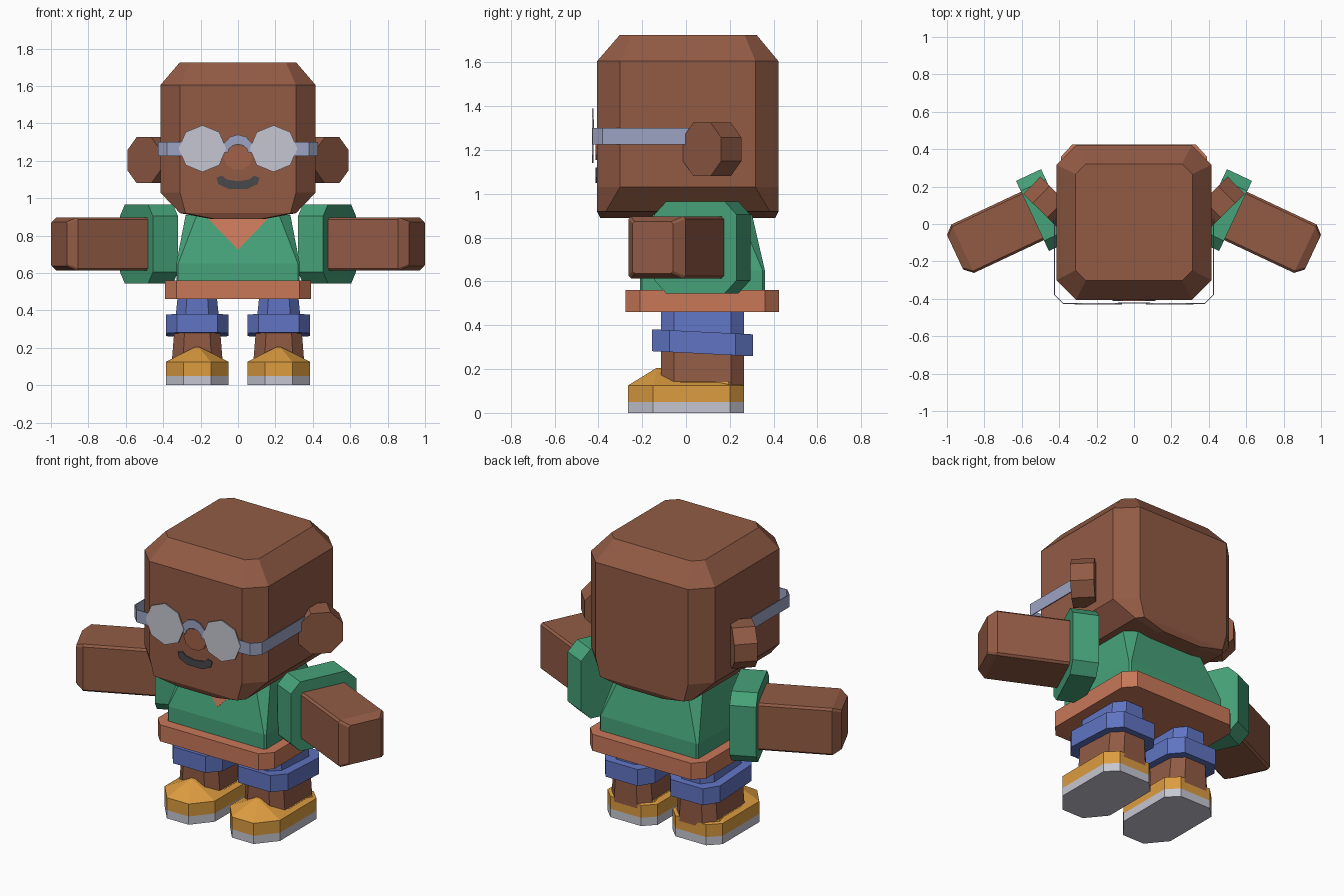
import bpy, bmesh, math
from mathutils import Matrix, Vector

if "Cube" in bpy.data.objects:
    bpy.data.objects.remove(bpy.data.objects["Cube"])


def material(name, r, g, b):
    m = bpy.data.materials.new(name)
    lin = [((c / 255 + 0.055) / 1.055) ** 2.4 for c in (r, g, b)]
    m.diffuse_color = (*lin, 1)
    m.use_nodes = True
    m.node_tree.nodes["Principled BSDF"].inputs["Base Color"].default_value = m.diffuse_color
    return m


SKIN = material("brown skin", 146, 91, 69)
NOSE = material("warm brown", 163, 98, 72)
GREEN = material("green cloth", 70, 162, 121)
RUST = material("terracotta trim", 200, 120, 89)
BLUE = material("blue denim", 96, 116, 194)
YELLOW = material("mustard shoe", 220, 156, 64)
PALE = material("pale grey", 198, 198, 210)
FRAME = material("blue grey frame", 156, 164, 196)
DARK = material("dark grey", 72, 72, 76)


def solid(name, rings, mat, matrix=None, side=1):
    """Loft rings of points into a capped solid; side=-1 mirrors it in x."""
    bm = bmesh.new()
    loops = []
    for ring in rings:
        loop = []
        for p in ring:
            v = Vector(p)
            if matrix:
                v = matrix @ v
            v.x *= side
            loop.append(bm.verts.new(v))
        loops.append(loop)
    for a, b in zip(loops, loops[1:]):
        n = len(a)
        for i in range(n):
            j = (i + 1) % n
            bm.faces.new((a[i], a[j], b[j], b[i]))
    bm.faces.new(loops[0][::-1])
    bm.faces.new(loops[-1])
    bmesh.ops.remove_doubles(bm, verts=bm.verts, dist=0.0005)
    bmesh.ops.recalc_face_normals(bm, faces=bm.faces)
    me = bpy.data.meshes.new(name)
    bm.to_mesh(me)
    bm.free()
    me.materials.append(mat)
    ob = bpy.data.objects.new(name, me)
    bpy.context.collection.objects.link(ob)
    return ob


def octagon(z, hx, hy, cx, cy, x=0, y=0, tilt=0):
    """Rectangle with cut corners at height z."""
    pts = [(hx, -hy + cy), (hx, hy - cy), (hx - cx, hy), (-hx + cx, hy),
           (-hx, hy - cy), (-hx, -hy + cy), (-hx + cx, -hy), (hx - cx, -hy)]
    return [(x + a, y + b, z + tilt * b) for a, b in pts]


def plate(name, outline, y, mat, side=1, slope=0, z0=0, depth=0.007):
    """Thin front-facing plate from an x-z outline."""
    rings = [[(x, y + d + slope * (z - z0), z) for x, z in outline] for d in (0, depth)]
    return solid(name, rings, mat, side=side)


def along(origin, direction):
    """Matrix whose local z runs along a horizontal direction, local y is up."""
    w = Vector(direction).normalized()
    up = Vector((0, 0, 1))
    u = up.cross(w)
    m = Matrix((u, up, w)).transposed().to_4x4()
    return Matrix.Translation(origin) @ m


# Head: cut corners, bevelled crown, cheeks curving in to the chin
solid("head", [
    octagon(0.89, 0.15, 0.40, 0.02, 0.03, y=0.008),
    octagon(0.92, 0.31, 0.414, 0.03, 0.04, y=0.008),
    octagon(1.03, 0.415, 0.414, 0.105, 0.105, y=0.008),
    octagon(1.605, 0.415, 0.414, 0.105, 0.105, y=0.008),
    octagon(1.725, 0.312, 0.312, 0.055, 0.055, y=0.01)], SKIN)

# Shirt body and its hem
solid("shirt_body", [
    octagon(0.55, 0.33, 0.285, 0.01, 0.01, y=0.075),
    octagon(0.65, 0.33, 0.285, 0.01, 0.01, y=0.075),
    octagon(0.91, 0.28, 0.225, 0.06, 0.06, y=0.075)], GREEN)
solid("shirt_hem", [octagon(z, 0.39, 0.35, 0.06, 0.065, y=0.075)
                    for z in (0.46, 0.56)], RUST)
plate("collar", [(-0.17, 0.90), (0, 0.725), (0.17, 0.90)], -0.216, RUST,
      slope=0.231, z0=0.65, depth=0.009)

# Face details
plate("nose", [(0.075 * math.cos(t), 1.215 + 0.065 * math.sin(t))
               for t in [i * math.pi / 5 for i in range(10)]], -0.413, NOSE)
plate("mouth", [(-0.115, 1.11), (-0.085, 1.12), (-0.06, 1.10), (0, 1.09),
                (0.06, 1.10), (0.085, 1.12), (0.115, 1.11), (0.105, 1.075),
                (0.05, 1.05), (-0.05, 1.05), (-0.105, 1.075)], -0.413, DARK)

# Glasses bridge: half ring
arc = [i * math.pi / 6 for i in range(7)]
plate("glasses_bridge",
      [(0.085 * math.cos(t), 1.25 + 0.09 * math.sin(t)) for t in arc] +
      [(0.055 * math.cos(t), 1.24 + 0.048 * math.sin(t)) for t in reversed(arc)],
      -0.426, FRAME)

for s, tag in ((1, "right"), (-1, "left")):
    # Glasses lens and temple
    plate("lens_" + tag,
          [(0.19 + 0.127 * math.sin(i * math.pi / 4),
            1.265 + 0.125 * math.cos(i * math.pi / 4)) for i in range(8)],
          -0.43, PALE, side=s)
    outer = [(0.28, -0.427), (0.38, -0.427), (0.427, -0.38), (0.427, 0.03)]
    inner = [(0.422, 0.03), (0.422, -0.378), (0.378, -0.422), (0.28, -0.422)]
    solid("glasses_temple_" + tag,
          [[(x, y, z) for x, y in outer + inner] for z in (1.225, 1.30)],
          FRAME, side=s)

    # Ear: octagonal disc facing forward and out
    solid("ear_" + tag, [octagon(z, 0.125, 0.123, 0.07, 0.07) for z in (-0.13, 0)],
          SKIN, along((0.503, 0.073, 1.203), (0.70, -0.71, 0)), s)

    # Sleeve and arm, swept forward
    arm_axis = along((0.543, 0.043, 0.755), (0.905, -0.425, 0))
    solid("sleeve_" + tag,
          [octagon(z, 0.207, 0.21, 0.06, 0.06) for z in (-0.148, 0)],
          GREEN, arm_axis, s)
    solid("arm_" + tag, [
        octagon(-0.05, 0.143, 0.142, 0.012, 0.012),
        octagon(0.412, 0.143, 0.142, 0.012, 0.012),
        octagon(0.457, 0.102, 0.118, 0.01, 0.01)], SKIN, arm_axis, s)

    # Leg, trouser and rolled cuff
    solid("lower_leg_" + tag, [
        octagon(0.10, 0.138, 0.19, 0.06, 0.06, x=0.218, y=0.075),
        octagon(0.30, 0.122, 0.19, 0.055, 0.06, x=0.218, y=0.075)], SKIN, side=s)
    solid("trouser_" + tag, [
        octagon(0.30, 0.122, 0.19, 0.055, 0.06, x=0.218, y=0.075),
        octagon(0.47, 0.105, 0.19, 0.05, 0.06, x=0.218, y=0.075)], BLUE, side=s)
    solid("trouser_cuff_" + tag,
          [octagon(z, 0.168, 0.23, 0.06, 0.08, x=0.218, y=0.075, tilt=-0.05)
           for z in (0.27, 0.37)], BLUE, side=s)

    # Shoe: sole, upper, and a pointed top meeting the shin
    def shoe(z):
        ring = octagon(z, 0.168, 0.265, 0.065, 0.065, x=0.218)
        for i, (dx, dy) in {0: (0, 0.05), 5: (0, 0.05),
                            6: (0.03, 0), 7: (-0.03, 0)}.items():
            x, y, h = ring[i]
            ring[i] = (x + dx, y + dy, h)
        return ring

    solid("sole_" + tag, [shoe(0), shoe(0.05)], PALE, side=s)
    solid("shoe_" + tag, [
        shoe(0.05), shoe(0.125),
        octagon(0.205, 0.012, 0.025, 0.005, 0.005, x=0.218, y=-0.11)],
        YELLOW, side=s)
    solid("shoe_heel_" + tag, [
        octagon(0.12, 0.15, 0.17, 0.06, 0.06, x=0.218, y=0.085),
        octagon(0.14, 0.14, 0.17, 0.06, 0.06, x=0.218, y=0.085)], YELLOW, side=s)
